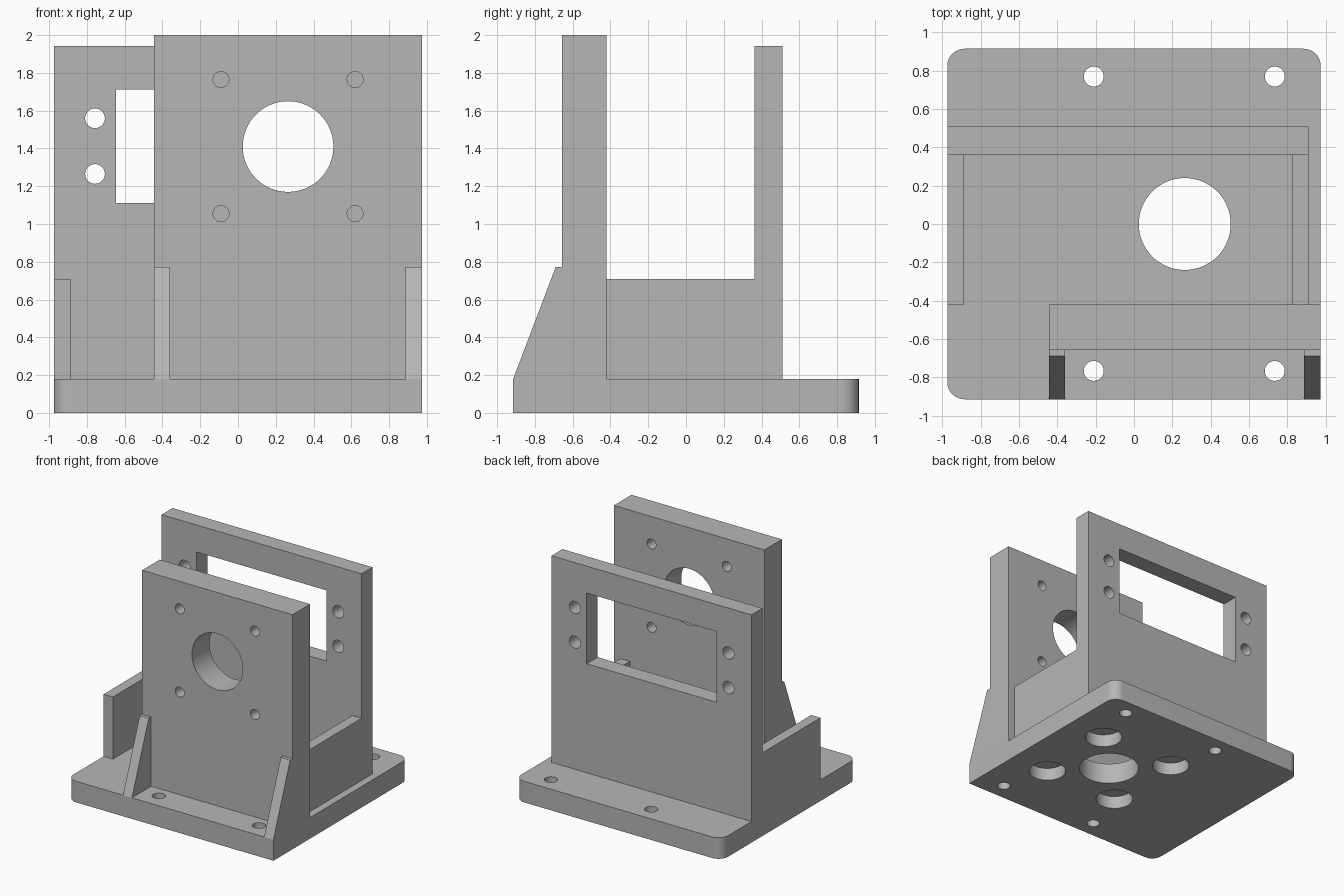
import bpy
import bmesh
from mathutils import Matrix, Vector

default = bpy.data.objects.get("Cube")
if default:
    bpy.data.objects.remove(default, do_unlink=True)

grey = bpy.data.materials.new("plain_grey")
grey.use_nodes = True
GREY = (0.47, 0.47, 0.47, 1)
grey.diffuse_color = GREY
grey.node_tree.nodes["Principled BSDF"].inputs["Base Color"].default_value = GREY


def make_object(name, bm):
    bmesh.ops.recalc_face_normals(bm, faces=bm.faces)
    mesh = bpy.data.meshes.new(name)
    bm.to_mesh(mesh)
    bm.free()
    mesh.materials.append(grey)
    obj = bpy.data.objects.new(name, mesh)
    bpy.context.collection.objects.link(obj)
    return obj


def add_box(bm, x, y, z):
    size = Vector((x[1] - x[0], y[1] - y[0], z[1] - z[0]))
    centre = Vector((sum(x), sum(y), sum(z))) / 2
    matrix = Matrix.Translation(centre) @ Matrix.Diagonal(size).to_4x4()
    bmesh.ops.create_cube(bm, size=1, matrix=matrix)


def box(name, x, y, z):
    bm = bmesh.new()
    add_box(bm, x, y, z)
    return make_object(name, bm)


def add_hole(bm, centre, radius, depth, axis="Z"):
    turn = Matrix.Rotation(1.5707963, 4, "X") if axis == "Y" else Matrix()
    bmesh.ops.create_cone(bm, cap_ends=True, segments=64, radius1=radius,
                          radius2=radius, depth=depth,
                          matrix=Matrix.Translation(centre) @ turn)


def cut(obj, bm):
    # Subtract all the tools in bm, then round the shading of the bores
    cutter = make_object(obj.name + "_cutter", bm)
    cutter.hide_render = True
    mod = obj.modifiers.new("holes", "BOOLEAN")
    mod.operation = "DIFFERENCE"
    mod.solver = "EXACT"
    mod.object = cutter
    bpy.ops.object.select_all(action="DESELECT")
    obj.select_set(True)
    bpy.context.view_layer.objects.active = obj
    bpy.ops.object.modifier_apply(modifier=mod.name)
    bpy.data.objects.remove(cutter, do_unlink=True)
    bpy.ops.object.shade_smooth_by_angle(angle=0.5)


BASE = 0.18            # top of the base plate
AXIS_X, AXIS_Z = 0.265, 1.41
BORE, BOLT = 0.24, 0.355

# Base plate with rounded corners
bm = bmesh.new()
add_box(bm, (-0.975, 0.975), (-0.915, 0.915), (0, BASE))
uprights = [e for e in bm.edges
            if abs(e.verts[0].co.z - e.verts[1].co.z) > 0.1]
bmesh.ops.bevel(bm, geom=uprights, offset=0.09, segments=12, profile=0.5,
                affect="EDGES")
base = make_object("base_plate", bm)

# Base holes: central bore, corner screws and blind pockets underneath
tools = bmesh.new()
add_hole(tools, (AXIS_X, 0, 0.1), BORE, 1)
for x in (-0.21, 0.735):
    for y in (-0.767, 0.77):
        add_hole(tools, (x, y, 0.1), 0.052, 1)
for sx in (-1, 1):
    for sy in (-1, 1):
        add_hole(tools, (AXIS_X + sx * BOLT, sy * BOLT, 0), 0.148, 0.22)
cut(base, tools)

# Front mounting plate with a bore and four bolt holes
front = box("front_plate", (-0.445, 0.975), (-0.657, -0.42), (BASE, 2))
tools = bmesh.new()
add_hole(tools, (AXIS_X, -0.54, AXIS_Z), BORE, 1, "Y")
for sx in (-1, 1):
    for sz in (-1, 1):
        add_hole(tools, (AXIS_X + sx * BOLT, -0.54, AXIS_Z + sz * BOLT),
                 0.042, 1, "Y")
cut(front, tools)

# Back plate with a window and two screw holes on each side
back = box("back_plate", (-0.975, 0.912), (0.363, 0.51), (BASE, 1.943))
tools = bmesh.new()
add_box(tools, (-0.645, 0.58), (0, 1), (1.11, 1.713))
for x in (-0.757, 0.692):
    for z in (1.265, 1.56):
        add_hole(tools, (x, 0.44, z), 0.052, 1, "Y")
cut(back, tools)

# Low side walls
box("right_wall", (-0.975, -0.887), (-0.42, 0.363), (BASE, 0.71))
box("left_wall", (0.824, 0.912), (-0.42, 0.363), (BASE, 0.71))

# Sloped gussets bracing the front plate
PROFILE = [(-0.915, 0), (-0.915, BASE), (-0.69, 0.772),
           (-0.657, 0.772), (-0.657, 0)]
for name, x0, x1 in (("right_gusset", -0.445, -0.36),
                     ("left_gusset", 0.887, 0.975)):
    bm = bmesh.new()
    face = bm.faces.new([bm.verts.new((x0, y, z)) for y, z in PROFILE])
    side = bmesh.ops.extrude_face_region(bm, geom=[face])
    moved = [v for v in side["geom"] if isinstance(v, bmesh.types.BMVert)]
    bmesh.ops.translate(bm, verts=moved, vec=(x1 - x0, 0, 0))
    make_object(name, bm)
